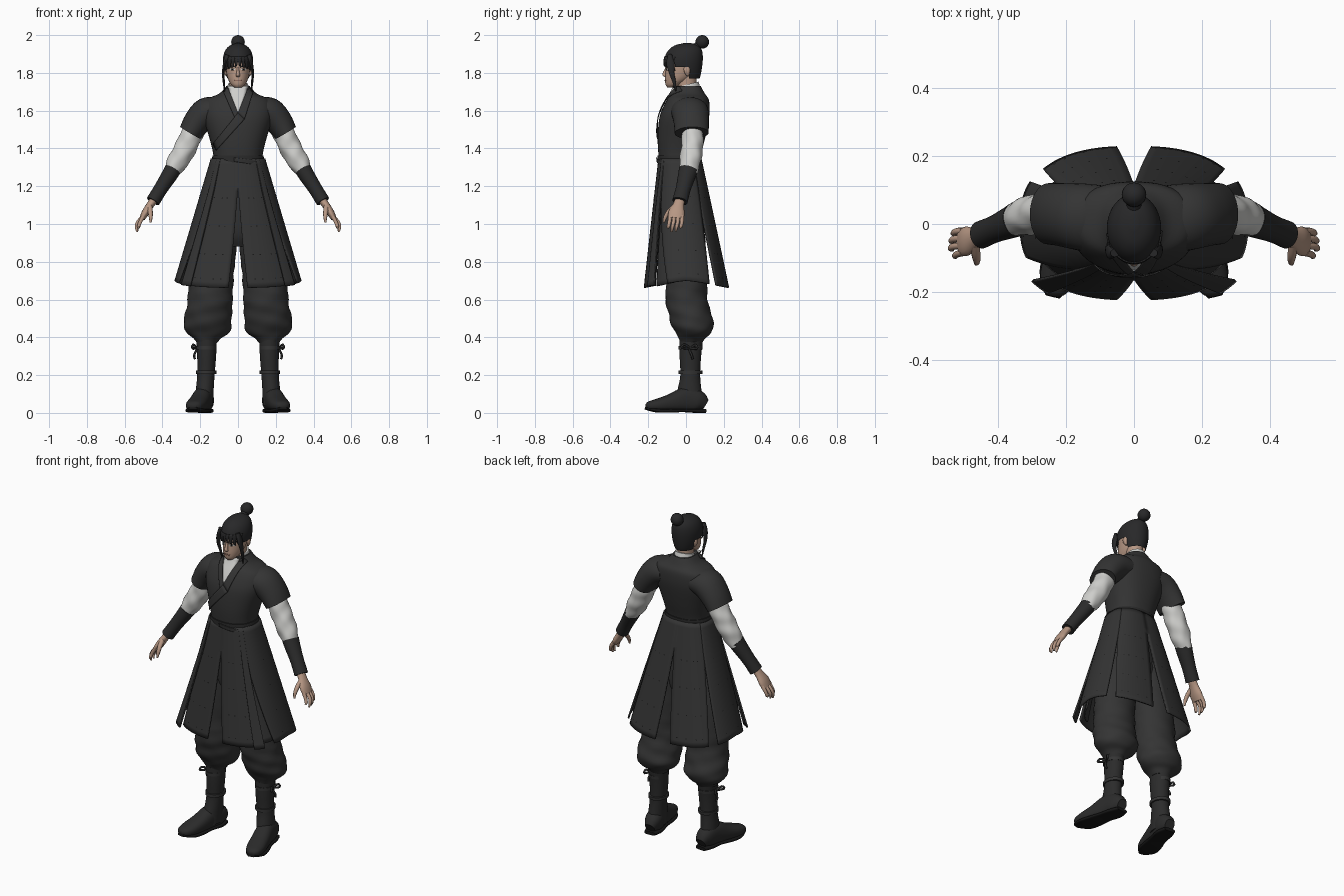
import bpy, bmesh, math
from mathutils import Vector


def material(name, r, g, b):
    m = bpy.data.materials.new(name)
    m.diffuse_color = (r, g, b, 1)
    return m


CLOTH = material("black_cloth", .034, .034, .034)
TRIM = material("dark_trim", .024, .024, .024)
HAIR = material("black_hair", .021, .021, .022)
MARK = material("stitch_black", .008, .008, .008)
WHITE = material("white_linen", .62, .62, .60)
SKIN = material("skin", .47, .31, .23)
LIP = material("lip_brown", .30, .16, .12)


def finish(name, bm, mat, mirror=False, thick=0, angle=50):
    bmesh.ops.recalc_face_normals(bm, faces=bm.faces)
    me = bpy.data.meshes.new(name)
    bm.to_mesh(me)
    bm.free()
    me.materials.append(mat)
    ob = bpy.data.objects.new(name, me)
    bpy.context.collection.objects.link(ob)
    bpy.ops.object.select_all(action='DESELECT')
    ob.select_set(True)
    bpy.context.view_layer.objects.active = ob
    bpy.ops.object.shade_smooth_by_angle(angle=math.radians(angle))
    if thick:
        s = ob.modifiers.new("thickness", 'SOLIDIFY')
        s.thickness, s.offset = thick, 0
    if mirror:
        ob.modifiers.new("mirror", 'MIRROR')
    return ob


def spline(rows, k=4):
    """Smoothly resample rows of numbers."""
    out = []
    for i in range(len(rows) - 1):
        p = [rows[min(max(i + d, 0), len(rows) - 1)] for d in (-1, 0, 1, 2)]
        for j in range(k):
            t = j / k
            out.append([.5 * (2*b + (c-a)*t + (2*a-5*b+4*c-d)*t*t + (3*b-a-3*c+d)*t**3)
                        for a, b, c, d in zip(*p)])
    return out + [list(rows[-1])]


def upright(rows):
    """(x, z, half width, front y, back y) to horizontal rings."""
    return spline([(x, (f+b)/2, z, w, (b-f)/2) for x, z, w, f, b in rows])


def power(v, e):
    return math.copysign(abs(v) ** (2/e), v)


def loft(name, rings, mat, n=28, e=2.0, ref=None, tilt=0, wrinkle=0, mirror=False, keep=None):
    """Skin elliptical rings, horizontal or across the path when ref is given."""
    bm, loops = bmesh.new(), []
    pts = [Vector(r[:3]) for r in rings]
    for i, (c, r) in enumerate(zip(pts, rings)):
        if ref:
            t = (pts[min(i+1, len(pts)-1)] - pts[max(i-1, 0)]).normalized()
            u = (Vector(ref) - t * t.dot(Vector(ref))).normalized()
            v = t.cross(u)
        else:
            u, v = Vector((1, 0, 0)), Vector((0, 1, tilt))
        loop = []
        for j in range(n):
            a = 2 * math.pi * j / n
            w = 1 + wrinkle * (math.sin(2*a + 75*c.z) + .6*math.sin(5*a - 48*c.z))
            loop.append(bm.verts.new(c + (u*r[3]*power(math.cos(a), e) + v*r[4]*power(math.sin(a), e)) * w))
        loops.append(loop)
    for a, b in zip(loops, loops[1:]):
        for j in range(n):
            bm.faces.new((a[j], a[(j+1) % n], b[(j+1) % n], b[j]))
    bm.faces.new(loops[0])
    bm.faces.new(loops[-1])
    if keep:
        bmesh.ops.delete(bm, geom=[f for f in bm.faces if not keep(f.calc_center_median())], context='FACES')
    return finish(name, bm, mat, mirror)


def grid(name, rows, mat, **kw):
    bm = bmesh.new()
    vs = [[bm.verts.new(p) for p in row] for row in rows]
    for a, b in zip(vs, vs[1:]):
        for j in range(len(a) - 1):
            bm.faces.new((a[j], a[j+1], b[j+1], b[j]))
    return finish(name, bm, mat, **kw)


def front(rings, x, z, e, off):
    """Point just in front of a horizontal-ring body."""
    for a, b in zip(rings, rings[1:]):
        if a[2] <= z <= b[2]:
            t = (z - a[2]) / (b[2] - a[2])
            _, cy, _, rx, ry = [p + (q-p)*t for p, q in zip(a, b)]
            return Vector((x, cy - ry * max(0, 1 - abs(x/rx)**e) ** (1/e) - off, z))
    return Vector((x, rings[-1][1] - rings[-1][4] - off, z))


def plate(name, rings, e, a0, a1, b0, b1, mat, off=.004, n=10, mirror=False):
    """Thin patch between edges a0-a1 and b0-b1 (x, z), laid on a body."""
    rows = []
    for i in range(n + 1):
        t = i / n
        p, q = Vector(a0).lerp(Vector(a1), t), Vector(b0).lerp(Vector(b1), t)
        rows.append([front(rings, *p.lerp(q, s/6), e, off) for s in range(7)])
    return grid(name, rows, mat, thick=.004, mirror=mirror)


# Torso, belt and overlapping lapels
TORSO = upright([(0, 1.29, .135, -.135, .07), (0, 1.36, .13, -.145, .078), (0, 1.45, .15, -.15, .10),
                 (0, 1.55, .18, -.143, .12), (0, 1.61, .185, -.125, .125), (0, 1.66, .165, -.10, .12),
                 (0, 1.69, .10, -.082, .10), (0, 1.73, .062, -.062, .078)])
loft("robe_torso", TORSO, CLOTH, n=40, e=2.3)
loft("belt", upright([(0, 1.308, .140, -.148, .078), (0, 1.335, .139, -.15, .081), (0, 1.362, .135, -.151, .083)]),
     TRIM, n=40, e=2.3)
plate("belt_end", TORSO, 2.3, (-.02, 1.352), (.10, 1.335), (-.02, 1.332), (.10, 1.312), CLOTH, .012)
plate("inner_collar", TORSO, 2.3, (-.055, 1.73), (-.003, 1.59), (.055, 1.73), (.003, 1.59), WHITE)
plate("under_lapel", TORSO, 2.3, (-.057, 1.73), (.0, 1.588), (-.08, 1.705), (-.012, 1.55), CLOTH, .007)
plate("over_lapel", TORSO, 2.3, (.057, 1.73), (0, 1.588), (.082, 1.705), (.035, 1.555), CLOTH, .009)
plate("over_lapel_lower", TORSO, 2.3, (0, 1.588), (-.132, 1.425), (.035, 1.555), (-.115, 1.39), CLOTH, .008)
loft("collar_band", upright([(0, 1.68, .064, -.06, .078), (0, 1.71, .06, -.056, .074), (0, 1.74, .053, -.045, .066)]),
     WHITE, tilt=.25)
loft("neck", upright([(0, 1.66, .05, -.05, .06), (0, 1.72, .045, -.045, .055), (0, 1.80, .045, -.05, .055)]), SKIN)

# Head and face
HEAD = upright([(0, 1.722, .018, -.098, -.055), (0, 1.737, .036, -.108, -.03), (0, 1.765, .052, -.111, .02),
                (0, 1.80, .061, -.109, .05), (0, 1.85, .066, -.104, .07), (0, 1.90, .06, -.09, .07),
                (0, 1.93, .035, -.05, .05)])
loft("head", HEAD, SKIN)
loft("nose", spline([(0, -.104, 1.828, .005, .004), (0, -.112, 1.803, .008, .010), (0, -.114, 1.787, .012, .011),
                     (0, -.108, 1.779, .008, .005)], 3), SKIN, n=12)
plate("mouth", HEAD, 2, (-.02, 1.763), (.02, 1.763), (-.018, 1.756), (.018, 1.756), LIP, .001)
plate("eye_white", HEAD, 2, (.015, 1.822), (.041, 1.824), (.015, 1.814), (.041, 1.815), WHITE, .001, mirror=True)
plate("iris", HEAD, 2, (.024, 1.824), (.032, 1.824), (.024, 1.813), (.032, 1.813), MARK, .003, mirror=True)
plate("brow", HEAD, 2, (.012, 1.835), (.048, 1.842), (.012, 1.829), (.048, 1.836), HAIR, .002, mirror=True)
loft("ear", [(.062, .008, 1.785, .005, .007), (.068, .006, 1.80, .008, .014), (.070, .004, 1.82, .008, .017),
             (.066, .004, 1.838, .004, .010)], SKIN, n=12, mirror=True)

# Hair cap, fringe, side locks and topknot
CAP = upright([(0, 1.745, .04, -.06, .06), (0, 1.78, .064, -.10, .075), (0, 1.83, .077, -.113, .085),
               (0, 1.88, .079, -.113, .089), (0, 1.92, .067, -.093, .084), (0, 1.945, .043, -.06, .066),
               (0, 1.957, .012, -.015, .03)])
loft("hair_cap", CAP, HAIR, n=40,
     keep=lambda p: p.z > (1.852 if p.y < -.06 else 1.825 if p.y < .02 else 1.765))
for i, x in enumerate((.008, .026, .043, .06)):
    plate(f"fringe_{i}", CAP, 2, (x-.011, 1.885), (x-.003, 1.838-i*.005), (x+.011, 1.885), (x+.007, 1.834-i*.007),
          HAIR, .002, mirror=True)
loft("side_lock", spline([(.056, -.085, 1.895, .012, .014), (.071, -.082, 1.85, .022, .009),
                          (.078, -.076, 1.80, .014, .007), (.075, -.062, 1.75, .009, .006),
                          (.07, -.052, 1.695, .002, .002)]), HAIR, n=10, ref=(0, 1, 0), mirror=True)
loft("topknot_stem", [(0, .045, 1.925, .03, .03), (0, .068, 1.948, .02, .02), (0, .09, 1.968, .02, .02)],
     HAIR, n=16, ref=(1, 0, 0))
bm = bmesh.new()
bmesh.ops.create_uvsphere(bm, u_segments=20, v_segments=12, radius=.036)
bmesh.ops.translate(bm, verts=bm.verts, vec=(0, .086, 1.964))
finish("topknot", bm, HAIR)

# Arms
Y = (0, 1, 0)
loft("short_sleeve", spline([(.11, .015, 1.60, .10, .07), (.165, .022, 1.588, .098, .082), (.215, .028, 1.54, .093, .074),
                             (.252, .03, 1.482, .09, .063)]), CLOTH, ref=Y, mirror=True)
loft("linen_sleeve", spline([(.21, .035, 1.54, .056, .05), (.25, .035, 1.46, .057, .058), (.285, .03, 1.39, .058, .058),
                             (.32, .022, 1.33, .055, .055), (.355, .012, 1.27, .046, .04)], 6),
     WHITE, ref=Y, wrinkle=.035, mirror=True)
loft("bracer", spline([(.346, .013, 1.287, .051, .044), (.365, .004, 1.255, .047, .042), (.41, -.015, 1.185, .04, .037),
                       (.45, -.032, 1.12, .041, .037)]), TRIM, ref=Y, mirror=True)
loft("palm", spline([(.44, -.03, 1.135, .026, .022), (.465, -.04, 1.10, .03, .02), (.49, -.05, 1.06, .043, .02),
                     (.508, -.054, 1.028, .04, .015)]), SKIN, n=16, ref=Y, mirror=True)
for i, (y, dx, tip) in enumerate(((-.088, -.004, .985), (-.066, .008, .958), (-.044, .006, .962), (-.022, 0, .985))):
    loft(f"finger_{i}", spline([(.502, y*.95, 1.04, .011, .012), (.522+dx, y, 1.01, .010, .010),
                                (.53+dx, y-.006, .985, .009, .009), (.525+dx, y-.01, tip, .005, .005)], 3),
         SKIN, n=10, ref=Y, mirror=True)
loft("thumb", spline([(.468, -.06, 1.095, .014, .014), (.464, -.092, 1.065, .013, .012), (.462, -.11, 1.035, .010, .010),
                      (.463, -.118, 1.008, .005, .005)], 3), SKIN, n=10, ref=(1, 0, 0), mirror=True)


# Split skirt of overlapping panels (angle 0 faces the front)
def skirt_point(deg, t, off):
    a = math.radians(deg)
    f, b = -.142 - .078*t, .078 + .147*t
    rx = .138 + .19*t + off
    hem = .70 - .038*abs(math.cos(a))
    return Vector((rx*power(math.sin(a), 2.5), (f+b)/2 - ((b-f)/2 + off)*power(math.cos(a), 2.5), 1.345 + (hem-1.345)*t))


def panel(name, top, hem, off0, off1):
    rows = []
    for i in range(25):
        t = i / 24
        s = max(0, (t - .24) / .76)
        lo, hi = (p + (q-p)*s for p, q in zip(top, hem))
        rows.append([skirt_point(lo + (hi-lo)*j/14, t, off0 + (off1-off0)*t) for j in range(15)])
    grid(name, rows, CLOTH, thick=.009, mirror=True)


panel("front_skirt", (0, 46), (5.5, 46), 0, 0)
panel("front_fold", (36, 48), (40, 53), .002, .03)
panel("under_skirt", (40, 75), (40, 76), -.004, -.03)
panel("side_skirt", (44, 124), (69, 117), .002, .004)
panel("back_skirt", (122, 180), (130, 174.5), 0, 0)

# Small stitched slits on the skirt
bm = bmesh.new()
for t in (.30, .52, .74, .93):
    for deg in (12, 19, 33, 40, 84, 102, 138, 146, 158, 168):
        bm.faces.new([bm.verts.new(skirt_point(deg+d*(1.1-.4*t), t+h, .0075 if not 60 < deg < 120 else .011))
                      for d, h in ((-1, 0), (1, 0), (1, .007), (-1, .007))])
finish("stitches", bm, MARK, mirror=True)

# Hips and baggy trousers
loft("hips", upright([(0, 1.29, .12, -.12, .06), (0, 1.10, .145, -.12, .09), (0, .95, .15, -.10, .09),
                      (0, .88, .10, -.06, .06)]), CLOTH)
loft("trouser_leg", upright([(.09, 1.05, .085, -.10, .09), (.125, .86, .115, -.11, .105), (.143, .70, .118, -.105, .11),
                             (.147, .60, .119, -.108, .115), (.157, .52, .124, -.092, .135),
                             (.16, .46, .126, -.075, .148), (.161, .42, .108, -.052, .13),
                             (.163, .395, .075, -.038, .10), (.163, .37, .052, -.03, .085)]),
     CLOTH, n=36, wrinkle=.022, mirror=True)

# Boots, soles and knee ties
loft("boot_shaft", upright([(.166, .385, .054, -.035, .09), (.166, .30, .05, -.034, .08), (.17, .20, .046, -.03, .075),
                            (.176, .12, .047, -.045, .082), (.18, .04, .048, -.06, .095)]), TRIM, mirror=True)
loft("boot_foot", spline([(.172, .103, .042, .03, .03), (.175, .065, .062, .057, .048), (.187, 0, .07, .066, .050),
                          (.206, -.08, .053, .047, .053), (.224, -.15, .041, .034, .052),
                          (.236, -.195, .037, .024, .038), (.24, -.212, .036, .010, .016)]),
     TRIM, ref=(0, 0, 1), e=2.4, mirror=True)
loft("boot_sole", spline([(.172, .105, .010, .010, .034), (.177, .05, .011, .011, .049), (.192, -.02, .013, .009, .048),
                          (.209, -.09, .011, .010, .056), (.225, -.155, .013, .010, .054), (.239, -.213, .024, .007, .022)]),
     MARK, ref=(0, 0, 1), e=4, mirror=True)
for z in (.345, .215):
    loft(f"boot_strap_{int(z*1000)}", upright([(.168, z-.009, .053, -.039, .086), (.168, z+.009, .054, -.039, .088)]),
         CLOTH, mirror=True)
TIE = [(.218, .02, .345), (.236, -.01, .362), (.242, -.022, .345), (.218, .02, .343), (.236, .05, .36),
       (.24, .058, .34), (.218, .02, .34), (.232, .03, .305), (.228, .036, .285)]
loft("knee_tie", spline([(*p, .006, .006) for p in TIE]), TRIM, n=8, ref=(1, 0, 0), mirror=True)
